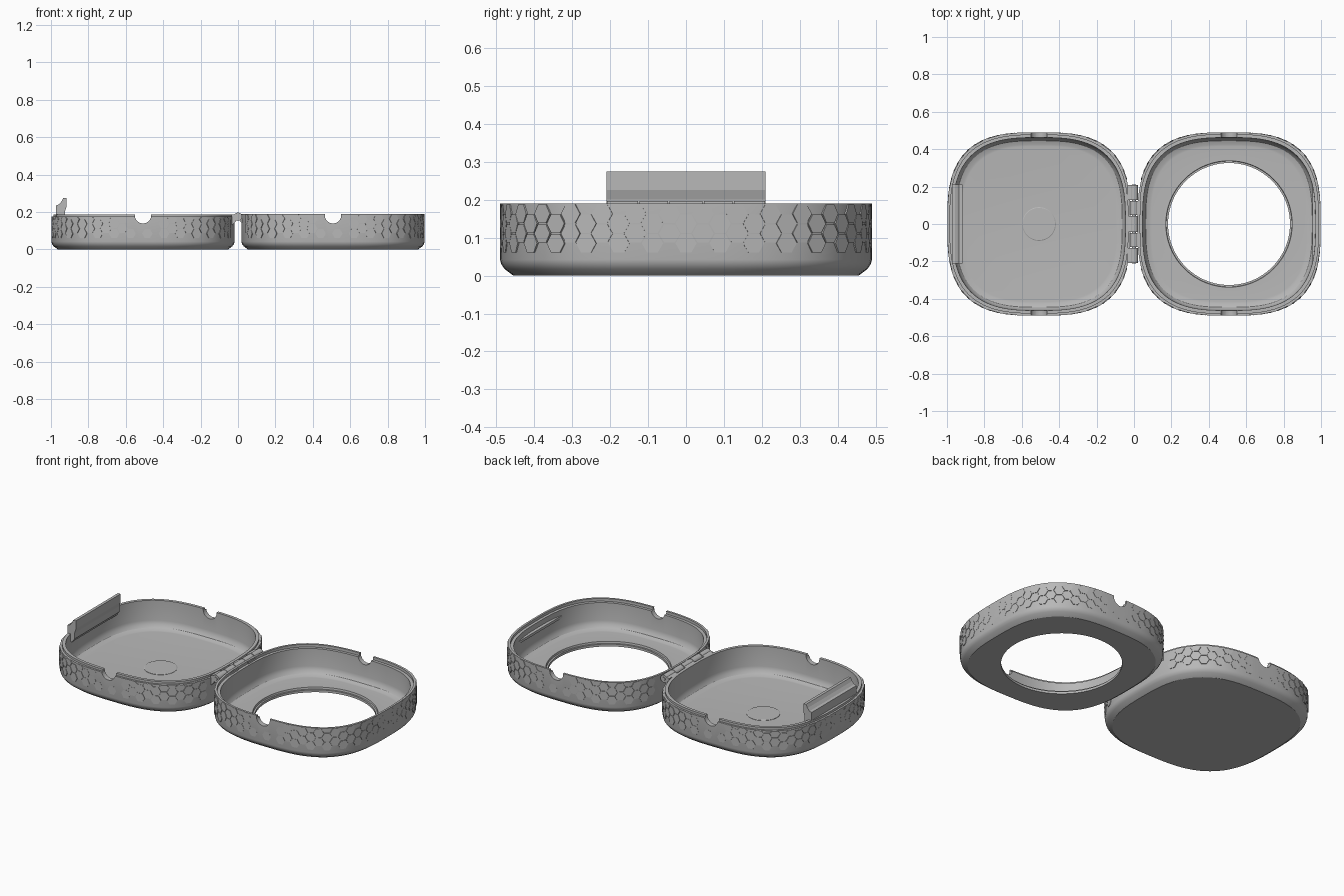
import bpy, bmesh, math
from mathutils import Vector, Matrix

cube = bpy.data.objects.get("Cube")
if cube:
    bpy.data.objects.remove(cube, do_unlink=True)

grey = bpy.data.materials.new("grey plastic")
grey.use_nodes = True
COLOUR = (0.48, 0.48, 0.48, 1)
grey.diffuse_color = COLOUR
grey.node_tree.nodes["Principled BSDF"].inputs["Base Color"].default_value = COLOUR

CX, HALF, POWER, SEGS = 0.508, 0.49, 2.9, 128


def finish(name, bm, smooth=True):
    bmesh.ops.recalc_face_normals(bm, faces=bm.faces)
    mesh = bpy.data.meshes.new(name)
    bm.to_mesh(mesh)
    bm.free()
    mesh.materials.append(grey)
    ob = bpy.data.objects.new(name, mesh)
    bpy.context.collection.objects.link(ob)
    if smooth:
        bpy.ops.object.select_all(action='DESELECT')
        ob.select_set(True)
        bpy.context.view_layer.objects.active = ob
        bpy.ops.object.shade_smooth_by_angle(angle=math.radians(25))
    return ob


def outline(half, power, t):
    c, s = math.cos(t), math.sin(t)
    r = half / (abs(c) ** power + abs(s) ** power) ** (1 / power)
    return Vector((r * c, r * s, 0))


def loft(name, cx, profile, closed):
    """Skin rounded-square rings given as (half size, height, power)."""
    bm = bmesh.new()
    rings = []
    for half, z, power in profile:
        rings.append([bm.verts.new(outline(half, power, math.tau * i / SEGS) + Vector((cx, 0, z)))
                      for i in range(SEGS)])
    pairs = list(zip(rings, rings[1:]))
    if closed:
        pairs.append((rings[-1], rings[0]))
    for a, b in pairs:
        for i in range(SEGS):
            j = (i + 1) % SEGS
            bm.faces.new((a[i], a[j], b[j], b[i]))
    if not closed:
        bm.faces.new(rings[0])
        bm.faces.new(rings[-1])
    return finish(name, bm)


def extrude_y(name, points, y0, y1, smooth=False):
    bm = bmesh.new()
    face = bm.faces.new([bm.verts.new((x, y0, z)) for x, z in points])
    out = bmesh.ops.extrude_face_region(bm, geom=[face])
    verts = [v for v in out["geom"] if isinstance(v, bmesh.types.BMVert)]
    bmesh.ops.translate(bm, verts=verts, vec=(0, y1 - y0, 0))
    return finish(name, bm, smooth)


def disc_points(x, z, r, n=24):
    return [(x + r * math.cos(math.tau * i / n), z + r * math.sin(math.tau * i / n)) for i in range(n)]


def cut_notches(ob, cx):
    cutter = extrude_y("notch_cutter", disc_points(cx, 0.183, 0.044, 32), -0.6, 0.6)
    cutter.hide_render = True
    mod = ob.modifiers.new("notches", 'BOOLEAN')
    mod.operation, mod.solver, mod.object = 'DIFFERENCE', 'EXACT', cutter
    bpy.ops.object.select_all(action='DESELECT')
    ob.select_set(True)
    bpy.context.view_layer.objects.active = ob
    bpy.ops.object.modifier_apply(modifier=mod.name)
    bpy.data.objects.remove(cutter, do_unlink=True)


# Trays: bottom chamfer, outer wall, stepped rim, inner wall, floor fillet
def walls(insets):
    return [(HALF - inset, z, POWER) for inset, z in insets]


bottom = [(0.035, 0), (0.012, 0.017), (0.003, 0.03), (0, 0.042)]
fillet = [(0.03, 0.07), (0.034, 0.05), (0.045, 0.034), (0.065, 0.026), (0.075, 0.025)]
lip_out = [(0, 0.175), (0.011, 0.175), (0.011, 0.188), (0.028, 0.188)]
lip_in = [(0, 0.19), (0.012, 0.19), (0.012, 0.174), (0.028, 0.174)]

base = loft("base_tray", -CX, walls(bottom + lip_out + fillet), False)
hole = [(0.338, 0.025, 2), (0.336, 0.014, 2), (0.326, 0.014, 2), (0.326, 0, 2)]
lid = loft("lid_frame", CX, walls(bottom + lip_in + fillet) + hole, True)
cut_notches(base, -CX)
cut_notches(lid, CX)


# Shallow hexagon tiles around each wall, raised most at the corners
def hexagon_grip(name, cx, hinge_sign, top):
    bm = bmesh.new()
    dense = [outline(HALF, POWER, math.tau * i / 2000) for i in range(2001)]
    lengths = [0]
    for a, b in zip(dense, dense[1:]):
        lengths.append(lengths[-1] + (b - a).length)
    columns, radius, k = 74, 0.028, 0
    for c in range(columns):
        while lengths[k] < lengths[-1] * c / columns:
            k += 1
        p = dense[k]
        normal = Vector([math.copysign(abs(v) ** (POWER - 1), v) for v in p.xy] + [0]).normalized()
        tangent = Vector((-normal.y, normal.x, 0))
        if p.x * hinge_sign > 0.4 and abs(p.y) < 0.25:
            continue
        rise = 0.0002 + 0.0035 * abs(normal.x * normal.y) * 2
        for row in range(2):
            z = 0.085 + 0.052 * row + 0.026 * (c % 2)
            if abs(p.x) < 0.08 and z > 0.1:
                continue
            loops = []
            for size, out in ((radius, -0.004), (radius, rise)):
                loop = []
                for i in range(6):
                    a = math.tau * i / 6
                    q = p + normal * out + tangent * size * math.cos(a)
                    height = min(z + size * math.sin(a), top)
                    loop.append(bm.verts.new((q.x + cx, q.y, height)))
                loops.append(loop)
            bm.faces.new(loops[1])
            for i in range(6):
                j = (i + 1) % 6
                bm.faces.new((loops[0][i], loops[0][j], loops[1][j], loops[1][i]))
    return finish(name, bm, False)


hexagon_grip("base_hexagon_grip", -CX, 1, 0.174)
hexagon_grip("lid_hexagon_grip", CX, -1, 0.189)

# Round disc on the tray floor
loft("floor_disc", -CX, [(0.09, 0.02, 2), (0.09, 0.027, 2), (0.086, 0.029, 2)], False)

# Latch tab with hooked tip, and the ridge that catches it
extrude_y("latch_tab", [(-0.972, 0.15), (-0.972, 0.236), (-0.958, 0.24), (-0.945, 0.255), (-0.935, 0.274),
                        (-0.918, 0.274), (-0.918, 0.225), (-0.926, 0.2), (-0.926, 0.165), (-0.945, 0.14)],
          -0.21, 0.21)
extrude_y("latch_ridge", [(0.98, 0.11), (0.954, 0.125), (0.954, 0.14), (0.98, 0.145)], -0.21, 0.21)

# Hinge: knuckles alternate between the trays, each with its own arm
edges = [-0.21, -0.125, -0.045, 0.045, 0.125, 0.21]
for n, (y0, y1) in enumerate(zip(edges, edges[1:])):
    side = 1 if n % 2 else -1
    extrude_y(f"hinge_knuckle_{n + 1}", disc_points(0, 0.175, 0.022), y0 + 0.002, y1 - 0.002, True)
    extrude_y(f"hinge_arm_{n + 1}", [(0, 0.192), (side * 0.035, 0.185), (side * 0.035, 0.125), (side * 0.012, 0.15)],
              y0 + 0.002, y1 - 0.002)
extrude_y("hinge_pin", disc_points(0, 0.175, 0.01, 16), -0.212, 0.212, True)
